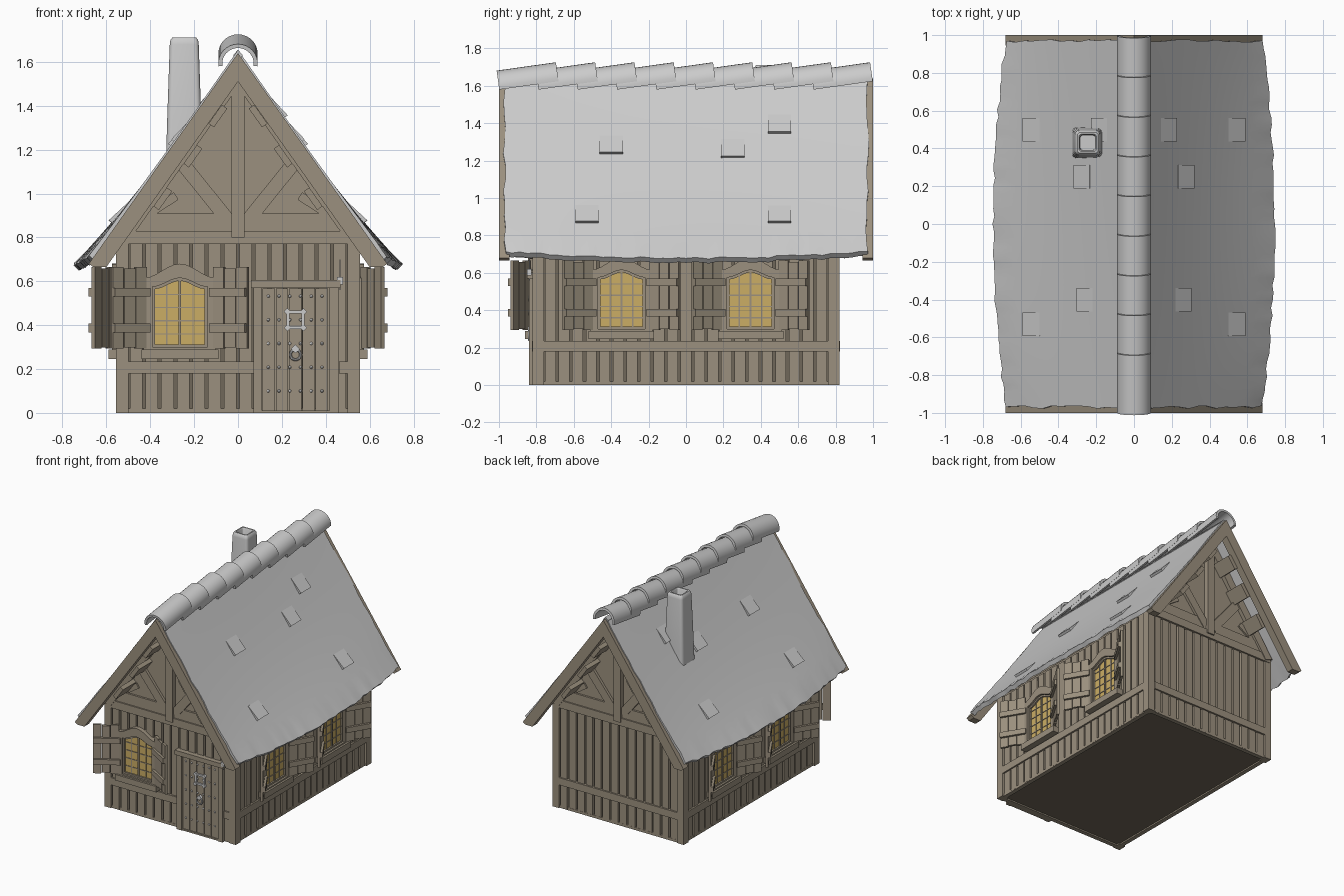
import bpy, bmesh, math, random
from mathutils import Matrix, Vector

if "Cube" in bpy.data.objects:
    bpy.data.objects.remove(bpy.data.objects["Cube"])
random.seed(4)

def material(name, c):
    m = bpy.data.materials.new(name)
    m.diffuse_color = (*c, 1)
    m.use_nodes = True
    m.node_tree.nodes["Principled BSDF"].inputs["Base Color"].default_value = m.diffuse_color
    return m
WOOD = material("wood", (0.33, 0.28, 0.21))
DARK = material("dark_wood", (0.16, 0.135, 0.10))
GLASS = material("amber_glass", (0.60, 0.42, 0.13))
I = Matrix.Identity(4)
T = lambda x, y, z: Matrix.Translation((x, y, z))
R = Matrix.Rotation

def finish(name, bm, mat=None, M=I, smooth=False):
    bmesh.ops.recalc_face_normals(bm, faces=bm.faces)
    me = bpy.data.meshes.new(name)
    bm.to_mesh(me); bm.free()
    me.transform(M)
    ob = bpy.data.objects.new(name, me)
    bpy.context.collection.objects.link(ob)
    if mat: me.materials.append(mat)
    if smooth:
        for o in bpy.context.selected_objects: o.select_set(False)
        ob.select_set(True)
        bpy.context.view_layer.objects.active = ob
        bpy.ops.object.shade_smooth_by_angle(angle=math.radians(40))
    return ob

def boxes(name, items, mat=None, M=I):
    """items: (x0, x1, y0, y1, z0, z1[, matrix])"""
    bm = bmesh.new()
    for x0, x1, y0, y1, z0, z1, *m in items:
        B = T((x0+x1)/2, (y0+y1)/2, (z0+z1)/2) @ Matrix.Diagonal((x1-x0, y1-y0, z1-z0, 1))
        bmesh.ops.create_cube(bm, size=1, matrix=(m[0] if m else I) @ B)
    return finish(name, bm, mat, M)

def prism(name, pts, y0, y1, mat=None, M=I, hole=None):
    """extrude an x-z outline along y; hole has the same point count"""
    bm = bmesh.new()
    a = [bm.verts.new((x, y0, z)) for x, z in pts]
    if hole:
        b = [bm.verts.new((x, y0, z)) for x, z in hole]
        n = len(a)
        fs = [bm.faces.new((a[i], a[(i+1) % n], b[(i+1) % n], b[i])) for i in range(n)]
    else:
        fs = [bm.faces.new(a)]
    ex = bmesh.ops.extrude_face_region(bm, geom=fs, use_keep_orig=True)
    bmesh.ops.translate(bm, vec=(0, y1-y0, 0),
                        verts=[v for v in ex["geom"] if isinstance(v, bmesh.types.BMVert)])
    return finish(name, bm, mat, M)

# wall frames: local x along the wall, -y outwards
FRONT, BACK = T(0, -.81, 0), T(0, .81, 0) @ R(math.pi, 4, 'Z')
RIGHT, LEFT = T(.54, 0, 0) @ R(math.pi/2, 4, 'Z'), T(-.54, 0, 0) @ R(-math.pi/2, 4, 'Z')

# body core, gable prism, corner posts
boxes("body_core", [(-.515, .515, -.785, .785, .01, .8)], DARK)
prism("gable_body", [(-.53, .77), (.53, .77), (.53, .82), (0, 1.57), (-.53, .82)], -.80, .80, WOOD)
boxes("corner_posts", [(sx*.5275-.0275, sx*.5275+.0275, sy*.79-.03, sy*.79+.03, 0, .8)
                       for sx in (-1, 1) for sy in (-1, 1)], WOOD)

# plank walls with mid rail
for nm, M, h, top in (("front", FRONT, .5, .77), ("back", BACK, .5, .77),
                      ("right", RIGHT, .76, .8), ("left", LEFT, .76, .8)):
    n = round(2*h/.072); p = 2*h/n
    boxes(nm+"_planks", [(-h+i*p+.007, -h+(i+1)*p-.007, random.uniform(-.004, 0), .03, .005, top)
                         for i in range(n)], WOOD, M)
    rails = [(-h, .07), (.46, h)] if nm == "front" else [(-h, h)]
    boxes(nm+"_rail", [(a, b, -.014, .02, .18, .235) for a, b in rails], WOOD, M)
    boxes(nm+"_sill_beam", [(-h, h, -.002, .03, 0, .02)], WOOD, M)

# gable timber framing, purlins and barge boards at both ends
S = math.atan2(.96, .68)
for nm, M in (("front", I), ("back", R(math.pi, 4, 'Z'))):
    fr = [(-.54, .54, -.825, -.79, .77, .83), (-.50, .50, -.815, -.79, .83, .91),
          (-.03, .03, -.835, -.79, .80, 1.56)]
    for s in (-1, 1):
        a = math.atan2(.31, s*.25)
        fr.append((0, .40, -.82, -.79, -.032, .032, T(s*.03, 0, .86) @ R(-a, 4, 'Y')))
        fr.append((0, .20, -.812, -.79, -.02, .02, T(s*.45, 0, .88) @ R(-math.atan2(.13, -s*.2), 4, 'Y')))
    boxes(nm+"_gable_timbers", fr, WOOD, M)
    boxes(nm+"_purlins", [(-.015, .015, -.96, -.79, -.045, .06,
          T(s*x, 0, z) @ R(s*(S-math.pi/2)+s*math.pi/2, 4, 'Y')
          @ R(math.pi/2 * 0, 4, 'Y') @ R(-s*math.pi/2, 4, 'Y'))
          for s in (-1, 1) for x, z in ((.347, .97), (.21, 1.164), (.096, 1.347))], WOOD, M)
    prism(nm+"_wall_rafters", [(0, 1.59), (.56, .80), (.50, .78), (0, 1.485), (-.50, .78), (-.56, .80)],
          -.83, -.79, WOOD, M)
    prism(nm+"_barge_board", [(0, 1.64), (.68, .68), (.66, .665), (.60, .665), (0, 1.51),
                              (-.60, .665), (-.66, .665), (-.68, .68)], -1, -.945, WOOD, M)

# roof slopes, flaring outwards at mid length
def roof_pt(s, y, t):
    b = 1-(y/.97)**2
    return Vector((s*(.68*t+.065*b*t**3), y, 1.655+(-.94-.035*b)*t-.012*math.sin(math.pi*t)))
for s, nm in ((-1, "left"), (1, "right")):
    bm = bmesh.new()
    NY, NT = 48, 14
    g = []
    for i in range(NY+1):
        row = []
        for j in range(NT+1):
            v = roof_pt(s, -.97+1.94*i/NY, j/NT)
            if j == NT: v += Vector((s*random.uniform(-.006, .006), 0, random.uniform(-.008, .004)))
            if i in (0, NY): v.y += random.uniform(-.008, .008)
            row.append(bm.verts.new(v))
        g.append(row)
    for i in range(NY):
        for j in range(NT):
            q = [g[i][j], g[i+1][j], g[i+1][j+1], g[i][j+1]]
            bm.faces.new(q)
    ex = bmesh.ops.extrude_face_region(bm, geom=bm.faces[:], use_keep_orig=True)
    bmesh.ops.translate(bm, vec=(-s*.022, 0, -.024),
                        verts=[v for v in ex["geom"] if isinstance(v, bmesh.types.BMVert)])
    finish(nm+"_roof", bm, None, smooth=True)
    # lifted shingles
    bm = bmesh.new()
    for y, t in ((.5, .31), (.25, .44), (-.4, .42), (-.53, .81), (.5, .81)):
        p, q = roof_pt(s, y, t), roof_pt(s, y, t-.1)
        d = (q-p).normalized()
        nrm = Vector((s*abs(d.z), 0, abs(d.x))).normalized()
        lo = []
        for e, k in ((-.062, 0), (.062, 0), (.062, 1), (-.062, 1)):
            base = (p, q)[k]
            lo.append((base+Vector((0, e, 0))-nrm*.012, base+Vector((0, e, 0))+nrm*(.018, .001)[k]))
        A = [bm.verts.new(a) for a, _ in lo]; B = [bm.verts.new(b) for _, b in lo]
        bm.faces.new(A); bm.faces.new(B)
        for i in range(4):
            bm.faces.new((A[i], A[(i+1) % 4], B[(i+1) % 4], B[i]))
    finish(nm+"_lifted_shingles", bm)

# overlapping ridge tiles
for k in range(9):
    arc = [math.radians(-8+196*i/16) for i in range(17)]
    pts = [(.09*math.cos(a), .09*math.sin(a)) for a in arc]
    pts += [(.072*math.cos(a), .072*math.sin(a)) for a in reversed(arc)]
    ob = prism("ridge_tile", pts, 0, .32, None, T(0, -1+.21*k, 1.592) @ R(math.atan2(.045, .32), 4, 'X'))
    ob.select_set(True); bpy.context.view_layer.objects.active = ob
    bpy.ops.object.shade_smooth_by_angle(angle=math.radians(40)); ob.select_set(False)

# chimney: rounded square rings lofted up, over the rim and down the flue
bm = bmesh.new()
prev = None
for h, z in ((.084, 1.1), (.079, 1.3), (.066, 1.68), (.063, 1.70), (.055, 1.71), (.046, 1.71), (.040, 1.70), (.038, 1.5)):
    r = h*.3
    ring = [bm.verts.new((cx*(h-r)+r*math.cos(a), cy*(h-r)+r*math.sin(a), z))
            for q, (cx, cy) in enumerate(((1, 1), (-1, 1), (-1, -1), (1, -1)))
            for a in [q*math.pi/2+i*math.pi/8 for i in range(5)]]
    if prev:
        for i in range(20):
            bm.faces.new((prev[i], prev[(i+1) % 20], ring[(i+1) % 20], ring[i]))
    prev = ring
bm.faces.new(prev)
finish("chimney", bm, None, T(-.245, .43, 0), smooth=True)

# windows with arched frame, lead bars, sill and open shutters
def arch(hw, z0, zs, zt, n=12):
    return [(-hw, z0), (hw, z0)] + [(x, zs+(zt-zs)*(.5+.5*math.cos(math.pi*x/hw)))
                                    for x in (hw*(1-2*i/n) for i in range(n+1))]
def window(nm, M):
    inner = arch(.125, .30, .575, .615)
    prism(nm+"_glass", inner, -.008, .01, GLASS, M)
    prism(nm+"_frame", arch(.165, .27, .615, .68), -.035, .01, WOOD, M, hole=inner)
    prism(nm+"_inner_frame", inner, -.02, 0, WOOD, M, hole=arch(.113, .312, .565, .602))
    boxes(nm+"_bars", [(-.006, .006, -.016, 0, .30, .61)]
          + [(x-.003, x+.003, -.013, 0, .30, .585) for x in (-.06, .06)]
          + [(-.12, .12, -.012, 0, z-.003, z+.003) for z in (.36, .42, .48, .54)], WOOD, M)
    boxes(nm+"_sill", [(-.175, .175, -.05, .01, .245, .29)], WOOD, M)
    for s in (-1, 1):
        H = M @ T(s*.158, -.018, 0) @ R(-s*math.radians(31), 4, 'Z')
        w = .185
        parts = [(*sorted((s*(i*w/3+.002), s*((i+1)*w/3-.002))), -.018, 0, .293+.006*(i % 2), .665-.007*(i % 2))
                 for i in range(3)]
        parts += [(*sorted((-s*.008, s*(w-.004))), -.035, -.01, z, z+.04) for z in (.367, .53)]
        boxes(nm+"_shutter", parts, WOOD, H)
window("front_window", FRONT @ T(-.265, 0, 0))
for i, y in enumerate((-.345, .345)):
    window("right_window_%d" % i, RIGHT @ T(y, 0, 0))
    window("left_window_%d" % i, LEFT @ T(y, 0, 0))

# door: boards, jambs, lintel
boxes("door_boards", [(.112+i*.0605, .112+(i+1)*.0605-.004, -.016, .02, .012, .568) for i in range(5)], WOOD, FRONT)
boxes("door_frame", [(.07, .11, -.03, .02, 0, .57), (.417, .457, -.03, .02, 0, .57),
                     (.06, .468, -.04, .02, .57, .605), (.09, .42, -.025, .02, 0, .012)], WOOD, FRONT)
# door studs
bm = bmesh.new()
for i in range(6):
    for j in range(5):
        bmesh.ops.create_uvsphere(bm, u_segments=8, v_segments=6, radius=.007,
                                  matrix=T(.138+i*.049, -.016, .10+j*.108))
finish("door_studs", bm, None, FRONT, smooth=True)
# peephole grille and knocker
gx, gz = .262, .425
boxes("door_grille", [(gx+s*.035-.007, gx+s*.035+.007, -.028, 0, gz-.045, gz+.045) for s in (-1, 1)]
      + [(gx-.045, gx+.045, -.028, 0, gz+s*.035-.007, gz+s*.035+.007) for s in (-1, 1)]
      + [(-.011, .011, -.033, 0, -.011, .011, T(gx+a*.037, 0, gz+b*.037) @ R(math.pi/4, 4, 'Y'))
         for a in (-1, 1) for b in (-1, 1)], None, FRONT)
bpy.ops.mesh.primitive_torus_add(major_radius=.023, minor_radius=.006, major_segments=24, minor_segments=8,
                                 location=(gx, -.84, .265), rotation=(math.pi/2, 0, 0))
bpy.context.object.name = "door_knocker"
bpy.ops.object.shade_smooth_by_angle()
boxes("knocker_plate", [(-.014, .014, -.036, 0, -.014, .014, T(gx, 0, .292) @ R(math.pi/4, 4, 'Y'))], None, FRONT)
# hanging hook by the door
boxes("door_hook", [(.462, .468, -.03, -.024, .56, .70), (.462, .468, -.03, .01, .69, .70),
                    (.452, .478, -.04, -.015, .585, .62)], None, FRONT)
